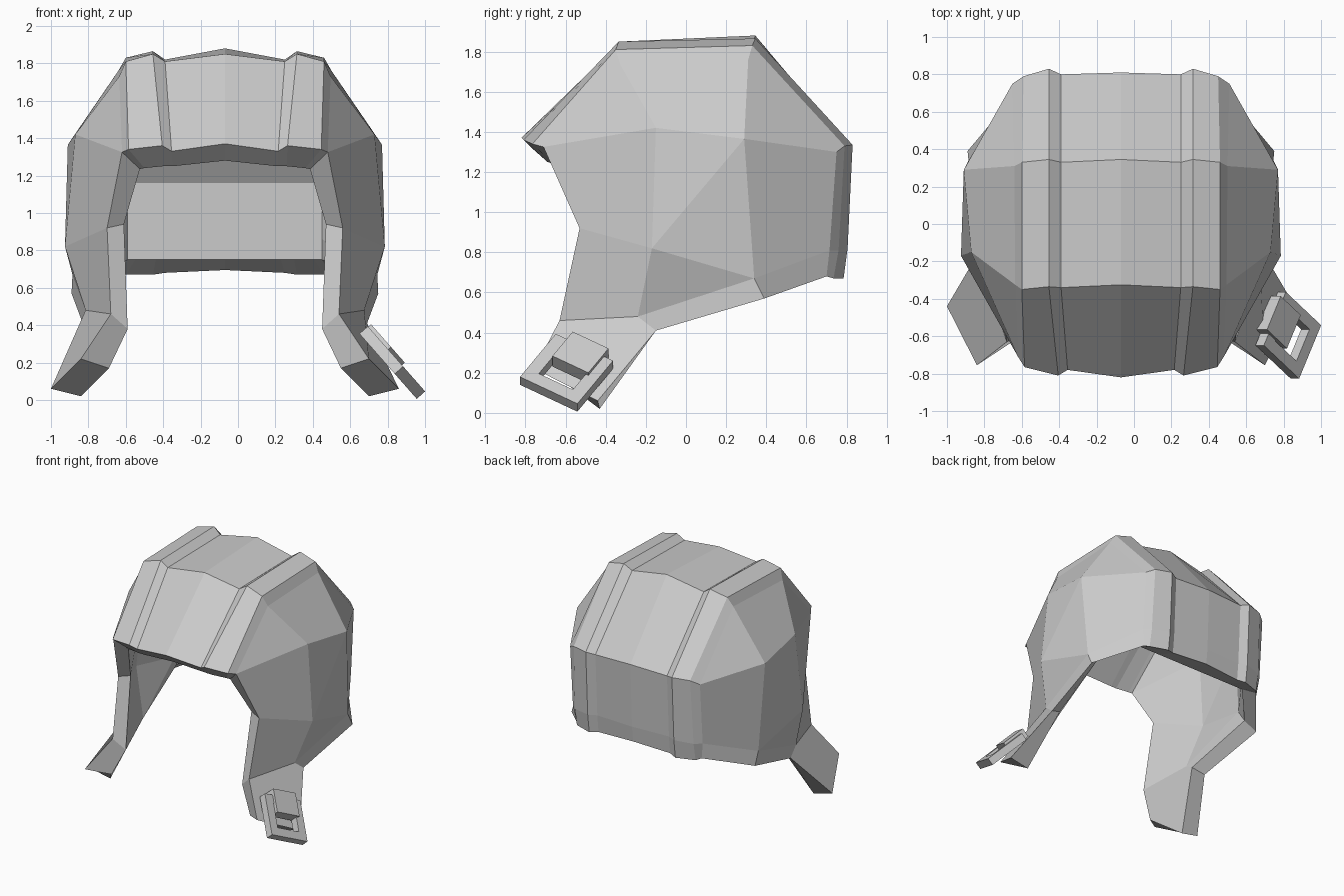
import bpy, bmesh
from mathutils import Vector, Matrix

if "Cube" in bpy.data.objects:
    bpy.data.objects.remove(bpy.data.objects["Cube"])

grey = bpy.data.materials.new("plain_grey")
grey.use_nodes = True
tone = (0.6, 0.6, 0.6, 1)
grey.diffuse_color = tone
grey.node_tree.nodes["Principled BSDF"].inputs["Base Color"].default_value = tone

CX = -0.07        # the cap's own mirror plane
WALL = 0.12


def finish(name, bm):
    bmesh.ops.recalc_face_normals(bm, faces=bm.faces)
    mesh = bpy.data.meshes.new(name)
    bm.to_mesh(mesh)
    bm.free()
    mesh.materials.append(grey)
    obj = bpy.data.objects.new(name, mesh)
    bpy.context.collection.objects.link(obj)
    return obj


# Crown rows from brow to nape: centre, then the four corners of the raised band
crown = {
    "F": [(0, -.82, 1.37), (.285, -.78, 1.33), (.335, -.81, 1.36),
          (.515, -.765, 1.34), (.55, -.71, 1.325)],
    "T": [(0, -.325, 1.85), (.32, -.34, 1.81), (.385, -.335, 1.85),
          (.53, -.35, 1.81), (.565, -.325, 1.73)],
    "K": [(0, .345, 1.88), (.32, .33, 1.82), (.385, .345, 1.865),
          (.53, .33, 1.83), (.57, .31, 1.76)],
    "M": [(0, .81, 1.33), (.32, .80, 1.32), (.385, .83, 1.335),
          (.52, .79, 1.33), (.58, .75, 1.30)],
    "L": [(0, .79, .82), (.32, .775, .82), (.385, .805, .82),
          (.53, .76, .81), (.58, .715, .81)],
    "B": [(0, .775, .695), (.32, .76, .68), (.385, .785, .67),
          (.53, .735, .67), (.56, .70, .68)],
}
points = {r + str(i): p for r in crown for i, p in enumerate(crown[r])}

# Side, ear flap and strap
points.update({
    "temple": (.80, -.15, 1.42), "nape": (.84, .29, 1.365),
    "ear": (.855, -.17, .82), "ear_back": (.815, .34, .67),
    "jaw": (.745, -.24, .48), "cheek": (.63, -.53, .92),
    "flap_front": (.61, -.63, .46), "flap_back": (.76, -.15, .41),
    "hem": (.82, .39, .57), "end_front": (.77, -.755, .22),
    "end_back": (.93, -.44, .06),
})
rows = list(crown)
patches = [f"{a}{i} {b}{i} {b}{i+1} {a}{i+1}"
           for a, b in zip(rows, rows[1:]) for i in range(4)]
patches += [
    "F4 T4 temple", "temple T4 K4 nape", "nape K4 M4", "nape M4 L4 ear_back",
    "ear_back L4 B4 hem", "F4 temple ear cheek", "temple nape ear",
    "nape ear_back ear", "ear ear_back jaw", "ear_back hem flap_back jaw",
    "cheek ear jaw flap_front", "flap_front jaw flap_back end_back end_front",
]

# Lining: flat-backed crown and thin flap edges; the rest follows the wall
lining = {
    "cheek": (.54, -.50, .94), "flap_front": (.52, -.59, .38),
    "end_front": (.62, -.63, .17), "end_back": (.77, -.43, .02),
    "hem": (.73, .36, .65), "flap_back": (.66, -.18, .45),
    "ear_back": (.71, .31, .74),
}
brow = [(0, -.72, 1.28), (.28, -.69, 1.25), (.33, -.69, 1.25),
        (.43, -.66, 1.24), (.455, -.65, 1.235)]
lining.update({"F" + str(i): p for i, p in enumerate(brow)})
for row, y, z in (("T", -.28, 1.69), ("K", .25, 1.69), ("M", .58, 1.16),
                  ("L", .58, .86), ("B", .58, .75)):
    for i, u in enumerate((0, .30, .37, .48, .52)):
        lining[row + str(i)] = (u, y, z)


def cap_shell():
    bm = bmesh.new()
    vert = {}
    for side in (1, -1):
        for key, (u, y, z) in points.items():
            if u == 0 and side < 0:
                vert[key, side] = vert[key, 1]
            else:
                vert[key, side] = bm.verts.new((CX + side * u, y, z))
        for patch in patches:
            bm.faces.new([vert[k, side] for k in patch.split()])
    bmesh.ops.recalc_face_normals(bm, faces=bm.faces)
    bm.normal_update()
    outer_faces = list(bm.faces)
    rim = [e for e in bm.edges if e.is_boundary]
    sign = 1 if vert["K0", 1].normal.z > 0 else -1
    inner = {}
    for (key, side), v in vert.items():
        if key in lining:
            u, y, z = lining[key]
            inner[v] = Vector((CX + side * u, y, z))
        else:
            inner[v] = v.co - sign * v.normal * WALL
    inner = {v: bm.verts.new(co) for v, co in inner.items()}
    for f in outer_faces:
        bm.faces.new([inner[v] for v in reversed(f.verts)])
    for e in rim:
        a, b = e.verts
        bm.faces.new((a, b, inner[b], inner[a]))
    return finish("cap_shell", bm)


cap_shell()

# Buckle: local x across the strap, local y up the strap, local z outward
slope = Vector((.66, 0, -.75)).normalized()
fore = Vector((0, 1, 0))
across = fore * .85 + slope * .53
up = fore * .53 - slope * .85
out = across.cross(up).normalized()
if out.x < 0:
    out = -out
place = Matrix((across, up, out)).transposed().to_4x4()
place.translation = (.825, -.595, .2)


def buckle_frame():
    bm = bmesh.new()
    loops = []
    for half, z in ((.168, -.03), (.168, .03), (.10, .03), (.10, -.03)):
        loops.append([bm.verts.new((sx * half, sy * half, z))
                      for sx, sy in ((1, 1), (-1, 1), (-1, -1), (1, -1))])
    for k in range(4):
        a, b = loops[k], loops[(k + 1) % 4]
        for i in range(4):
            j = (i + 1) % 4
            bm.faces.new((a[i], a[j], b[j], b[i]))
    bm.transform(place)
    return finish("buckle_frame", bm)


def buckle_tab():
    bm = bmesh.new()
    bmesh.ops.create_cube(bm, size=1)
    bm.transform(place @ Matrix.Translation((.01, .115, .01))
                 @ Matrix.Diagonal((.21, .19, .08, 1)))
    return finish("buckle_tab", bm)


buckle_frame()
buckle_tab()
